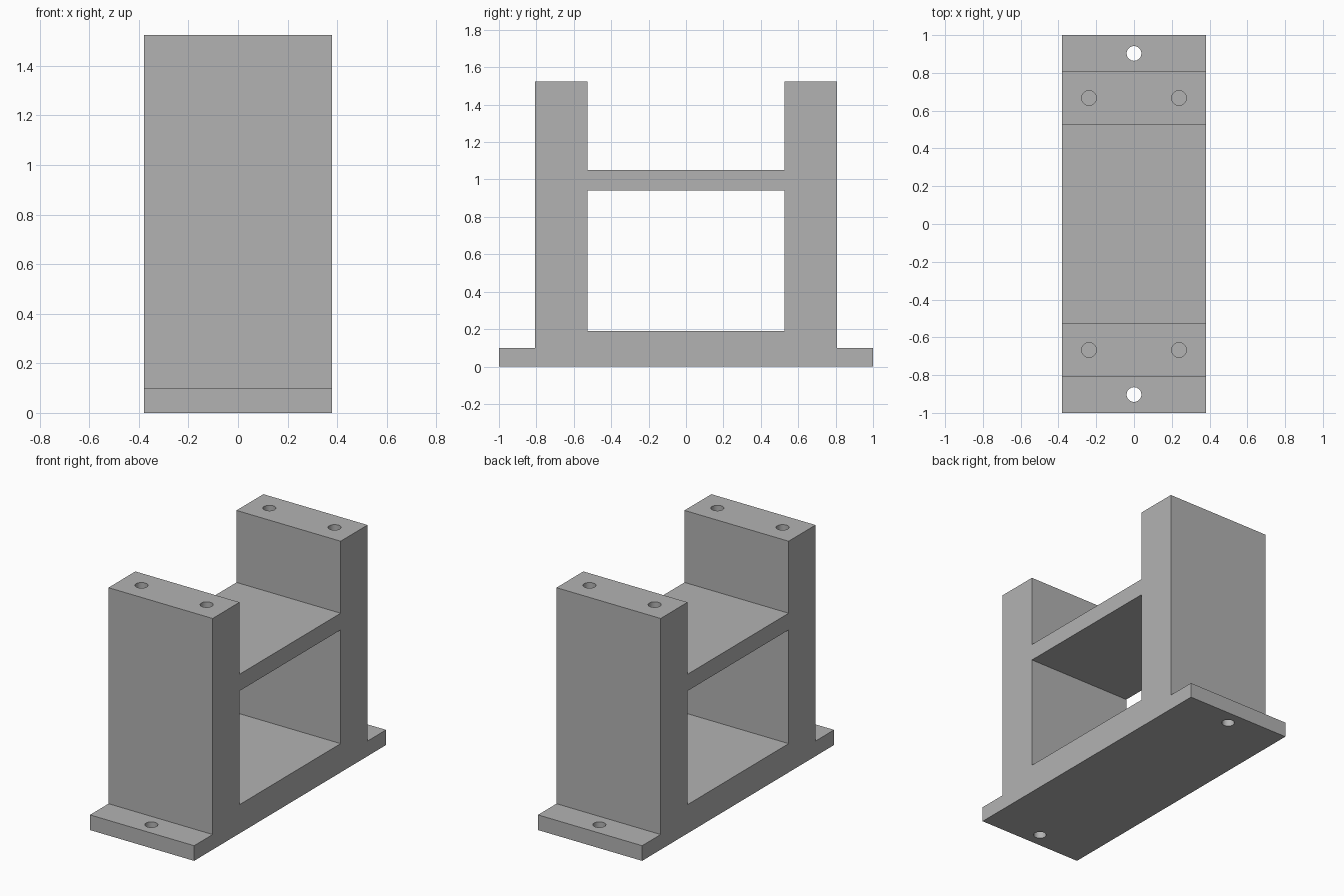
import bpy, bmesh

cube = bpy.data.objects.get("Cube")
if cube:
    bpy.data.objects.remove(cube, do_unlink=True)

# Material
grey = bpy.data.materials.new("plain grey")
grey.use_nodes = True
colour = (0.45, 0.45, 0.45, 1)
grey.diffuse_color = colour
grey.node_tree.nodes["Principled BSDF"].inputs["Base Color"].default_value = colour

HALF_WIDTH = 0.38
POST_IN, POST_OUT, POST_TOP = 0.527, 0.807, 1.525
FLANGE_TOP, FLOOR_TOP = 0.1, 0.19
SHELF_BOTTOM, SHELF_TOP = 0.94, 1.05
HOLE_RADIUS = 0.039


def add_object(name, bm):
    bmesh.ops.recalc_face_normals(bm, faces=bm.faces)
    mesh = bpy.data.meshes.new(name)
    bm.to_mesh(mesh)
    bm.free()
    mesh.materials.append(grey)
    obj = bpy.data.objects.new(name, mesh)
    bpy.context.collection.objects.link(obj)
    return obj


def extrude_profile(name, points, half_width):
    bm = bmesh.new()
    face = bm.faces.new([bm.verts.new((-half_width, y, z)) for y, z in points])
    out = bmesh.ops.extrude_face_region(bm, geom=[face])
    verts = [v for v in out["geom"] if isinstance(v, bmesh.types.BMVert)]
    bmesh.ops.translate(bm, verts=verts, vec=(2 * half_width, 0, 0))
    return add_object(name, bm)


def cut(target, cutter):
    mod = target.modifiers.new(cutter.name, "BOOLEAN")
    mod.operation = "DIFFERENCE"
    mod.solver = "EXACT"
    mod.object = cutter
    cutter.hide_render = True
    cutters.append(cutter)


def drill(target, name, x, y, bottom, top):
    bpy.ops.mesh.primitive_cylinder_add(
        vertices=32, radius=HOLE_RADIUS, depth=top - bottom,
        location=(x, y, (bottom + top) / 2))
    hole = bpy.context.object
    hole.name = name
    hole.data.materials.append(grey)
    cut(target, hole)


cutters = []

# Bracket body: flanges, twin posts and shelf as one mirrored side profile
half = [(1, 0), (1, FLANGE_TOP), (POST_OUT, FLANGE_TOP), (POST_OUT, POST_TOP),
        (POST_IN, POST_TOP), (POST_IN, SHELF_TOP)]
body = extrude_profile("bracket_body", half + [(-y, z) for y, z in reversed(half)],
                       HALF_WIDTH)

# Window between floor and shelf
window = [(-POST_IN, FLOOR_TOP), (POST_IN, FLOOR_TOP),
          (POST_IN, SHELF_BOTTOM), (-POST_IN, SHELF_BOTTOM)]
cut(body, extrude_profile("window_cutter", window, HALF_WIDTH + 0.1))

# Flange through holes and blind holes in the post tops
for side in (-1, 1):
    drill(body, "flange_hole_cutter", 0, side * 0.903, -0.1, 0.2)
    for x in (-0.238, 0.238):
        drill(body, "post_hole_cutter", x, side * 0.667, POST_TOP - 0.4, POST_TOP + 0.1)

# Apply the cuts and remove the cutters
bpy.ops.object.select_all(action="DESELECT")
bpy.context.view_layer.objects.active = body
body.select_set(True)
for mod in list(body.modifiers):
    bpy.ops.object.modifier_apply(modifier=mod.name)
for cutter in cutters:
    bpy.data.objects.remove(cutter, do_unlink=True)
bpy.ops.object.shade_smooth_by_angle()
